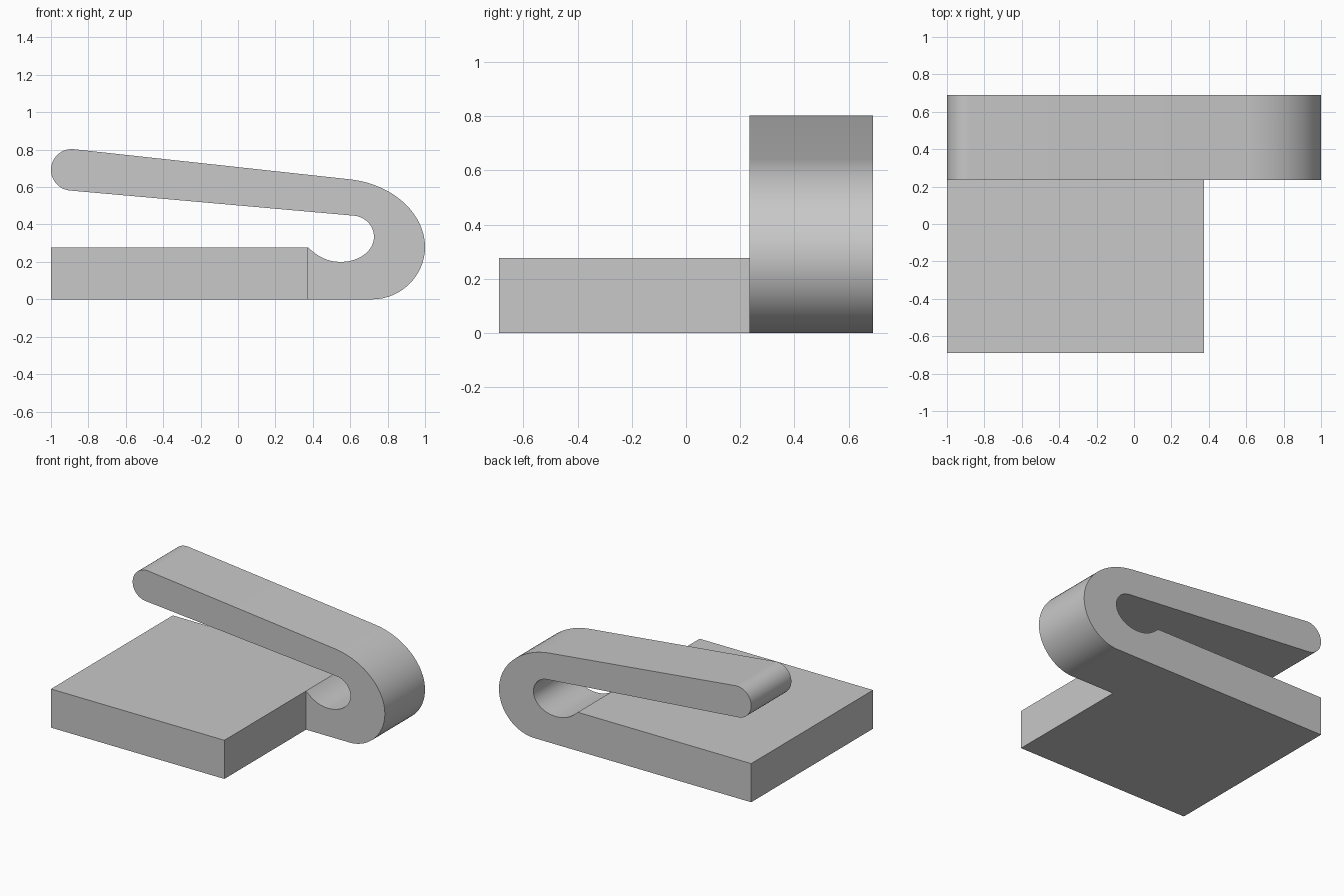
import bpy, bmesh, math
from mathutils import Vector
from mathutils.geometry import interpolate_bezier

cube = bpy.data.objects.get("Cube")
if cube:
    bpy.data.objects.remove(cube, do_unlink=True)

grey = bpy.data.materials.new("light grey")
grey.use_nodes = True
colour = (0.58, 0.58, 0.58, 1)
grey.diffuse_color = colour
grey.node_tree.nodes["Principled BSDF"].inputs["Base Color"].default_value = colour

BACK, SPLIT = 0.69, 0.235     # depth limits of the plate and the hook
EDGE, THICK = 0.375, 0.277    # plate end and plate thickness


def curve(*points):
    """Sample a cubic Bezier given in x, z."""
    return [(p.x, p.y) for p in interpolate_bezier(*[Vector((x, z, 0)) for x, z in points], 17)]


def extrude_profile(name, profile, y0, y1):
    """Extrude an x, z outline from y0 to y1."""
    bm = bmesh.new()
    face = bm.faces.new([bm.verts.new((x, y0, z)) for x, z in profile])
    result = bmesh.ops.extrude_face_region(bm, geom=[face])
    verts = [g for g in result["geom"] if isinstance(g, bmesh.types.BMVert)]
    bmesh.ops.translate(bm, verts=verts, vec=(0, y1 - y0, 0))
    bmesh.ops.remove_doubles(bm, verts=bm.verts, dist=0.0005)
    bmesh.ops.recalc_face_normals(bm, faces=bm.faces)
    mesh = bpy.data.meshes.new(name)
    bm.to_mesh(mesh)
    bm.free()
    mesh.materials.append(grey)
    obj = bpy.data.objects.new(name, mesh)
    bpy.context.collection.objects.link(obj)
    return obj


# Flat base plate
extrude_profile("base_plate", [(-1, 0), (EDGE, 0), (EDGE, THICK), (-1, THICK)], -BACK, BACK)

# Hook: outer bend, rounded arm tip, inner bend
outline = [(EDGE, 0)]
outline += curve((0.72, 0), (0.87, 0), (1, 0.125), (1, 0.28))
outline += curve((1, 0.28), (1, 0.45), (0.84, 0.61), (0.61, 0.64))[1:]
for i in range(21):
    a = math.radians(84 + i * 9.05)
    outline.append((-0.889 + 0.111 * math.cos(a), 0.692 + 0.111 * math.sin(a)))
outline += curve((0.62, 0.447), (0.68, 0.442), (0.727, 0.392), (0.727, 0.335))
outline += curve((0.727, 0.335), (0.727, 0.26), (0.65, 0.2), (0.55, 0.2))[1:]
outline += curve((0.55, 0.2), (0.47, 0.2), (0.42, 0.235), (EDGE, THICK))[1:]
hook = extrude_profile("hook_arm", outline, SPLIT, BACK)

bpy.ops.object.select_all(action="DESELECT")
hook.select_set(True)
bpy.context.view_layer.objects.active = hook
bpy.ops.object.shade_smooth_by_angle(angle=math.radians(30))
